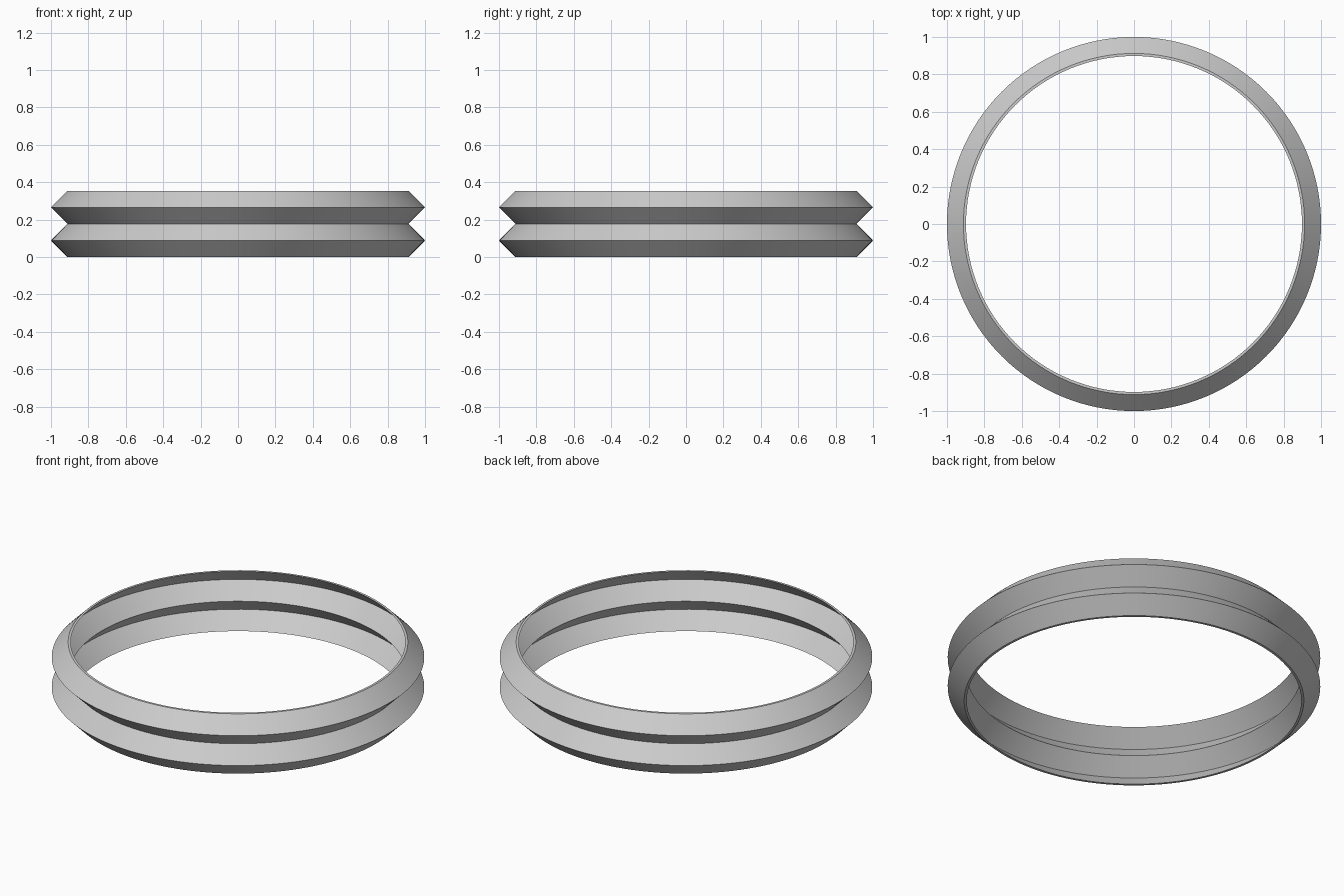
import bpy, bmesh, math

cube = bpy.data.objects.get("Cube")
if cube:
    bpy.data.objects.remove(cube, do_unlink=True)

SEGMENTS = 128
HEIGHT = 0.354
PEAK, VALLEY, WALL = 1.0, 0.912, 0.014

grey = bpy.data.materials.new("light_grey")
grey.use_nodes = True
colour = (0.6, 0.6, 0.6, 1)
grey.diffuse_color = colour
grey.node_tree.nodes["Principled BSDF"].inputs["Base Color"].default_value = colour

# Zigzag wall section: up the outside, back down the inside
outer = [(PEAK if i % 2 else VALLEY, HEIGHT * i / 4) for i in range(5)]
inner = [(r - WALL, z) for r, z in reversed(outer)]
section = outer + inner

# Spin the section into a closed corrugated ring
bm = bmesh.new()
rings = []
for s in range(SEGMENTS):
    a = math.tau * s / SEGMENTS
    rings.append([bm.verts.new((r * math.cos(a), r * math.sin(a), z)) for r, z in section])
for s in range(SEGMENTS):
    here, there = rings[s], rings[(s + 1) % SEGMENTS]
    for i in range(len(section)):
        j = (i + 1) % len(section)
        bm.faces.new((here[i], there[i], there[j], here[j]))
bmesh.ops.recalc_face_normals(bm, faces=bm.faces[:])
mesh = bpy.data.meshes.new("corrugated_ring")
bm.to_mesh(mesh)
bm.free()
mesh.materials.append(grey)

ring = bpy.data.objects.new("corrugated_ring", mesh)
bpy.context.collection.objects.link(ring)
bpy.ops.object.select_all(action="DESELECT")
ring.select_set(True)
bpy.context.view_layer.objects.active = ring
bpy.ops.object.shade_smooth_by_angle(angle=math.radians(30))
